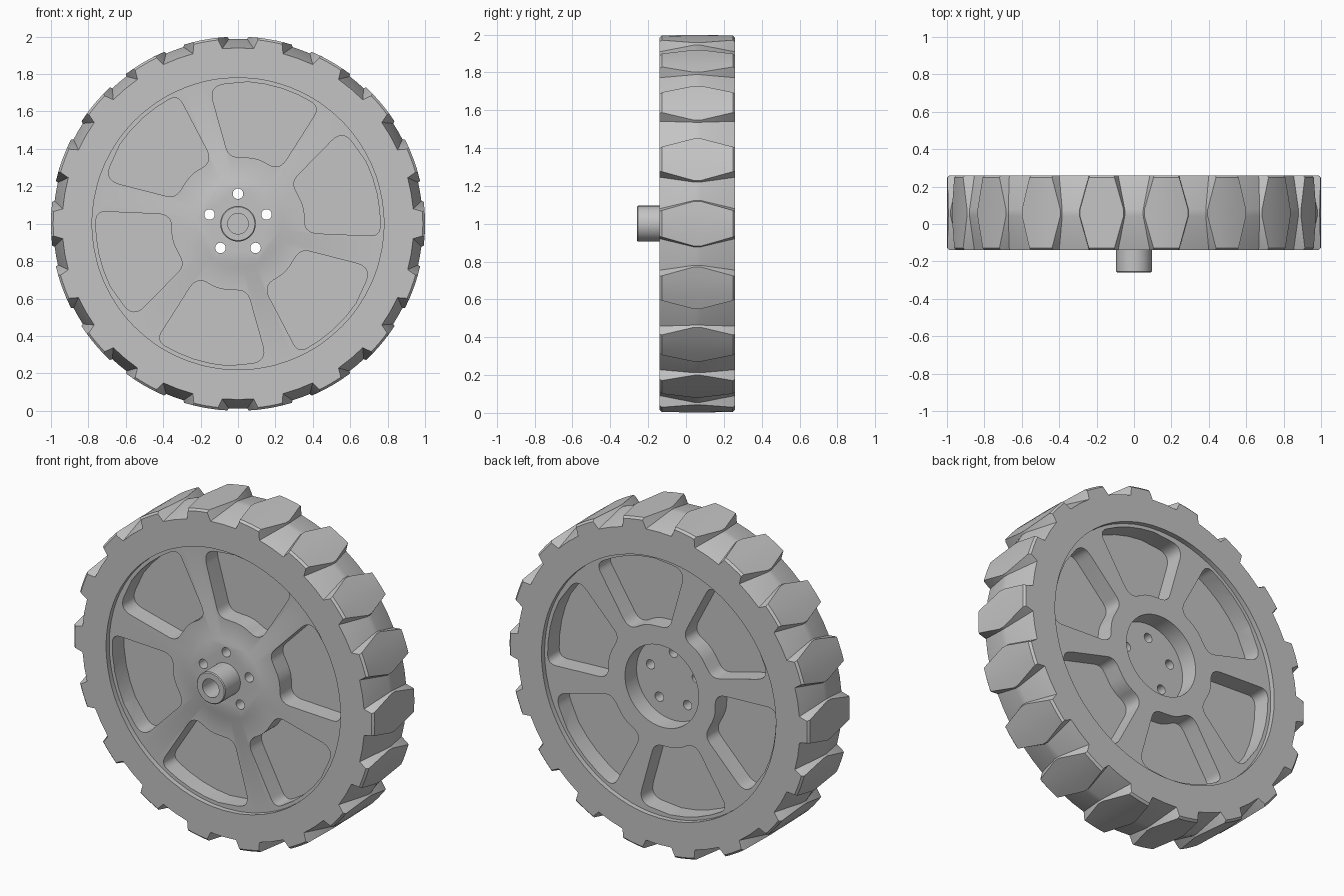
import bpy
import bmesh
from math import cos, sin, radians, tau
from mathutils import Vector

cube = bpy.data.objects.get("Cube")
if cube:
    bpy.data.objects.remove(cube, do_unlink=True)

MID_Y, HALF = 0.06, 0.2          # tyre mid plane and half width
FRONT, BACK = -0.11, 0.23        # faces of the wheel disc
WEB_FRONT, WEB_BACK = 0.0, 0.12  # thin web between the pockets

grey = bpy.data.materials.new("plain grey")
grey.use_nodes = True
grey.diffuse_color = (0.55, 0.55, 0.55, 1)
grey.node_tree.nodes["Principled BSDF"].inputs["Base Color"].default_value = (0.55, 0.55, 0.55, 1)


def polar(r, a, y):
    return Vector((r * cos(a), y, 1 + r * sin(a)))


def make_object(name, bm):
    bmesh.ops.remove_doubles(bm, verts=bm.verts, dist=0.00001)
    bmesh.ops.recalc_face_normals(bm, faces=bm.faces)
    mesh = bpy.data.meshes.new(name)
    bm.to_mesh(mesh)
    bm.free()
    mesh.materials.append(grey)
    ob = bpy.data.objects.new(name, mesh)
    bpy.context.collection.objects.link(ob)
    return ob


def activate(ob):
    bpy.ops.object.select_all(action='DESELECT')
    ob.select_set(True)
    bpy.context.view_layer.objects.active = ob


def smooth(ob):
    activate(ob)
    bpy.ops.object.shade_smooth_by_angle(angle=radians(25))


def skin(bm, rows, close_rows):
    """Join rings of points with quads."""
    rings = [[bm.verts.new(p) for p in row] for row in rows]
    n = len(rings[0])
    for i in range(len(rings) if close_rows else len(rings) - 1):
        a, b = rings[i], rings[(i + 1) % len(rings)]
        for j in range(n):
            k = (j + 1) % n
            bm.faces.new((a[j], a[k], b[k], b[j]))
    return rings


def lathe(name, profile, segments):
    """Spin a closed (radius, y) profile around the axle."""
    bm = bmesh.new()
    rows = [[polar(r, tau * j / segments, y) for j in range(segments)] for r, y in profile]
    rings = skin(bm, rows, False)
    bm.faces.new(rings[0])
    bm.faces.new(rings[-1])
    return make_object(name, bm)


def prism(bm, outline, y0, y1):
    rings = skin(bm, [[Vector((x, y, z)) for x, z in outline] for y in (y0, y1)], False)
    bm.faces.new(rings[0])
    bm.faces.new(rings[1])


# Tyre: tread notches get narrower and shallower towards the mid plane
PITCHES = 18
PITCH = tau / PITCHES


def tread_row(s, top, flat=None):
    t = max(0, (abs(s) - 0.018) / (HALF - 0.018))
    floor, wide, narrow = 0.988 - 0.048 * t, 0.056 + 0.052 * t, 0.05 + 0.04 * t
    block = PITCH - 2 * wide
    section = [(-wide, top), (-narrow, floor), (0, floor), (narrow, floor)]
    section += [(wide + block * i / 4, top) for i in range(4)]
    return [polar(flat or r, tau / 4 + k * PITCH + a, MID_Y + s)
            for k in range(PITCHES) for a, r in section]


bm = bmesh.new()
skin(bm, [tread_row(-HALF, 1, 0.78), tread_row(-HALF, 0.988),
          tread_row(0.012 - HALF, 1), tread_row(-0.018, 1),
          tread_row(0.018, 1), tread_row(HALF - 0.012, 1),
          tread_row(HALF, 0.988), tread_row(HALF, 1, 0.78)], True)
smooth(make_object("tyre", bm))

# Wheel disc with a raised hub face in front and a deep hub recess behind
disc = lathe("wheel_disc", [(0.236, FRONT - 0.003), (0.244, FRONT), (0.784, FRONT),
                            (0.784, BACK), (0.245, BACK), (0.245, WEB_BACK)], 96)


# Pocket outline: polar corners (radius, degrees, rounding length)
CORNERS = [(0.755, 102, 0.09), (0.362, 98, 0.05), (0.368, 72, 0.06), (0.352, 52, 0.08),
           (0.765, 55, 0.06), (0.76, 65, 0), (0.76, 72, 0), (0.76, 79, 0), (0.76, 86, 0)]


def pocket_outline(turn):
    pts = [Vector((r * cos(radians(a) + turn), r * sin(radians(a) + turn)))
           for r, a, cut in CORNERS]
    out = []
    for i, (r, a, cut) in enumerate(CORNERS):
        p = pts[i]
        if not cut:
            out.append(p)
            continue
        start = p + (pts[i - 1] - p).normalized() * cut
        end = p + (pts[(i + 1) % len(pts)] - p).normalized() * cut
        for j in range(9):
            t = j / 8
            out.append(start * (1 - t) ** 2 + p * 2 * t * (1 - t) + end * t * t)
    return [(p.x, 1 + p.y) for p in out]


# Cutters: six pockets on each side, five bolt holes through the hub
bm = bmesh.new()
for k in range(6):
    outline = pocket_outline(k * tau / 6)
    prism(bm, outline, FRONT - 0.1, WEB_FRONT)
    prism(bm, outline, WEB_BACK, BACK + 0.1)
for k in range(5):
    c = polar(0.16, tau / 4 + k * tau / 5, 0)
    prism(bm, [(c.x + 0.028 * cos(tau * j / 24), c.z + 0.028 * sin(tau * j / 24))
               for j in range(24)], FRONT - 0.1, BACK + 0.1)
cutter = make_object("disc_cutter", bm)
cutter.hide_render = True

cut = disc.modifiers.new("pockets", 'BOOLEAN')
cut.operation = 'DIFFERENCE'
cut.solver = 'EXACT'
cut.object = cutter
activate(disc)
bpy.ops.object.modifier_apply(modifier=cut.name)
bpy.data.objects.remove(cutter, do_unlink=True)
smooth(disc)

# Axle stub with a blind bore
smooth(lathe("axle_stub", [(0.095, FRONT + 0.02), (0.095, -0.255), (0.09, -0.26),
                           (0.055, -0.26), (0.055, -0.13)], 48))
